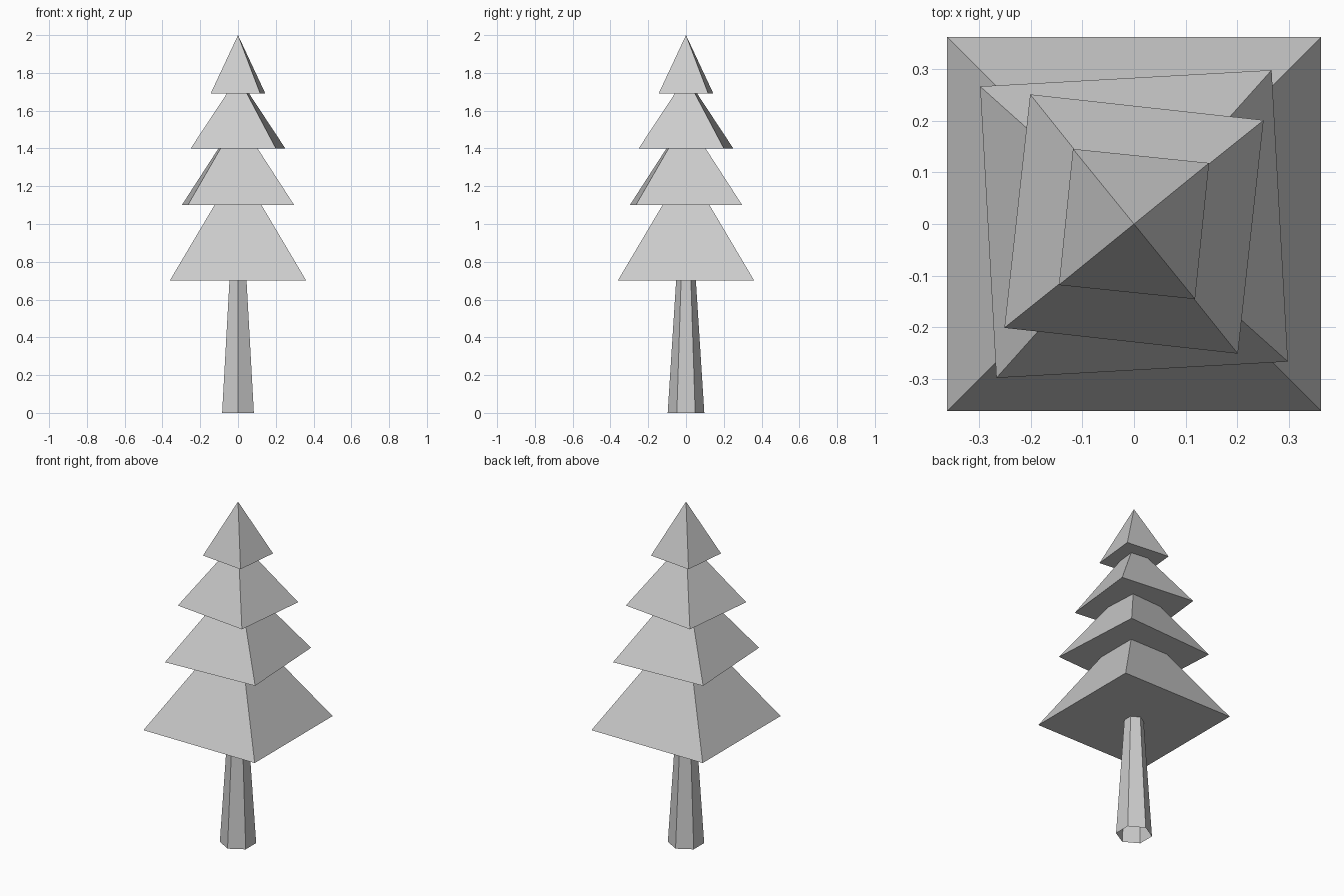
import bpy
from math import cos, sin, pi, radians

cube = bpy.data.objects.get("Cube")
if cube:
    bpy.data.objects.remove(cube, do_unlink=True)

grey = bpy.data.materials.new("plain grey")
grey.use_nodes = True
colour = (0.6, 0.6, 0.6, 1)
grey.diffuse_color = colour
grey.node_tree.nodes["Principled BSDF"].inputs["Base Color"].default_value = colour


def ring(sides, radius, z, angle):
    return [(radius * cos(angle + 2 * pi * i / sides),
             radius * sin(angle + 2 * pi * i / sides), z) for i in range(sides)]


def add_part(name, verts, faces):
    mesh = bpy.data.meshes.new(name)
    mesh.from_pydata(verts, [], faces)
    mesh.materials.append(grey)
    obj = bpy.data.objects.new(name, mesh)
    bpy.context.collection.objects.link(obj)
    return obj


# Tapered six-sided trunk, open at the ends
n = 6
add_part("trunk",
         ring(n, 0.097, 0, pi / 2) + ring(n, 0.051, 0.72, pi / 2),
         [(i, (i + 1) % n, n + (i + 1) % n, n + i) for i in range(n)])

# Four stacked pyramids of foliage: name, corner radius, base z, tip z, twist
tiers = [
    ("foliage_bottom", 0.511, 0.70, 1.31, 0),
    ("foliage_lower", 0.399, 1.10, 1.56, 3.2),
    ("foliage_upper", 0.321, 1.40, 1.78, -6.3),
    ("foliage_top", 0.187, 1.69, 2.00, -5.9),
]
for name, radius, base, tip, twist in tiers:
    add_part(name,
             ring(4, radius, base, radians(45 + twist)) + [(0, 0, tip)],
             [(i, (i + 1) % 4, 4) for i in range(4)] + [(3, 2, 1, 0)])
